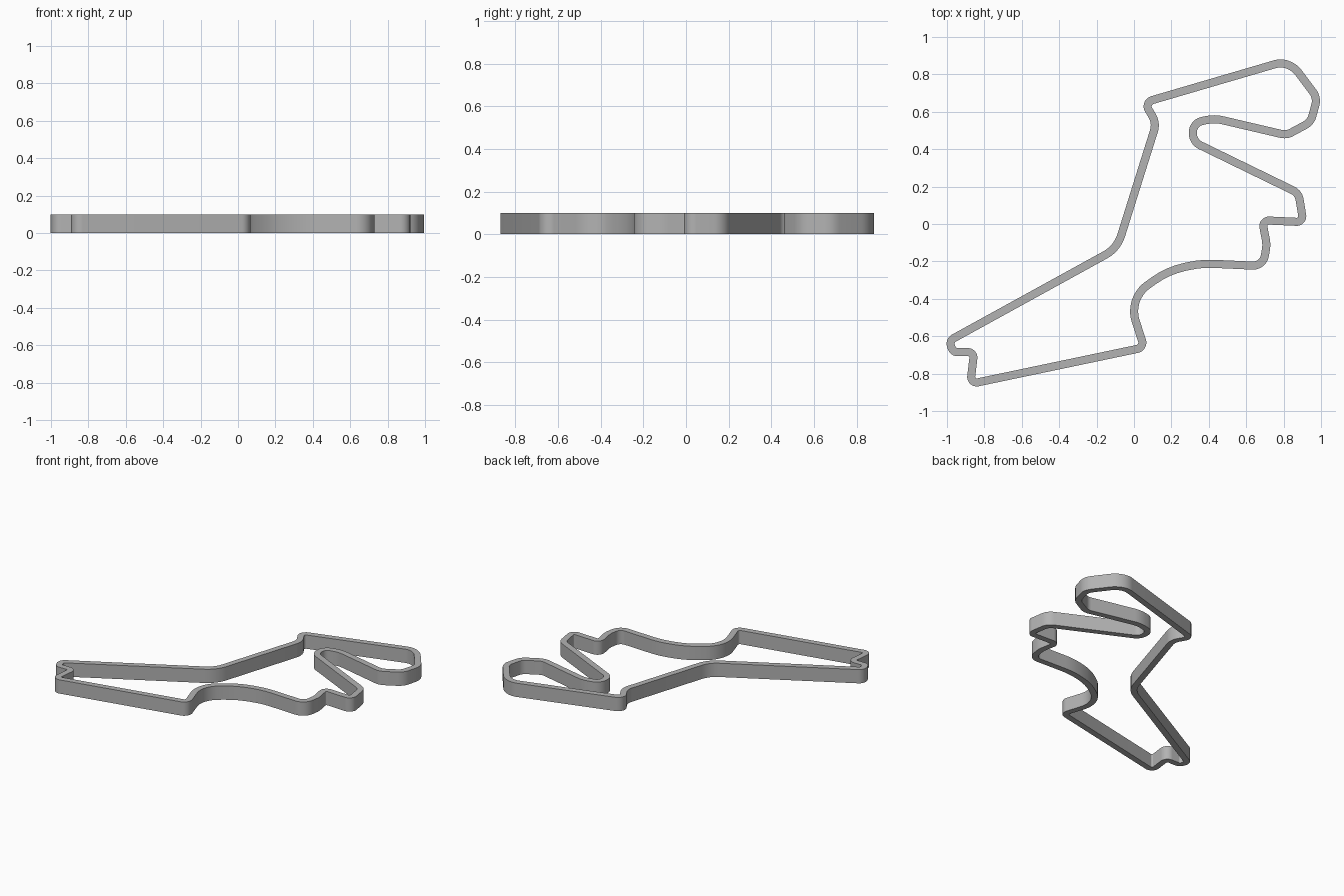
import bpy, bmesh, math
from mathutils import Vector

cube = bpy.data.objects.get("Cube")
if cube:
    bpy.data.objects.remove(cube, do_unlink=True)

HEIGHT, HALF_WIDTH = 0.1, 0.0215

# Centreline corners: x, y, fillet radius
CORNERS = [
    (-0.875, -0.855, 0.03), (0.055, -0.66, 0.035), (-0.03, -0.40, 0.22),
    (0.18, -0.25, 0.5), (0.36, -0.21, 0.5), (0.69, -0.225, 0.09), (0.71, -0.11, 0.15),
    (0.685, 0.02, 0.03), (0.905, 0.01, 0.03), (0.88, 0.165, 0.07),
    (0.315, 0.44, 0.07), (0.315, 0.54, 0.08), (0.43, 0.565, 0.2),
    (0.815, 0.475, 0.08), (0.945, 0.545, 0.08), (0.98, 0.675, 0.08),
    (0.86, 0.835, 0.12), (0.79, 0.865, 0.12), (0.055, 0.65, 0.035),
    (0.12, 0.54, 0.10), (0.01, 0.19, 0.6), (-0.09, -0.13, 0.18),
    (-0.99, -0.625, 0.035), (-0.965, -0.685, 0.03), (-0.855, -0.685, 0.03),
]


def rounded_loop(corners, step=math.radians(7)):
    """Replace every corner of a closed polygon with a circular fillet."""
    points = []
    for i, (x, y, radius) in enumerate(corners):
        p = Vector((x, y))
        before = Vector(corners[i - 1][:2]) - p
        after = Vector(corners[(i + 1) % len(corners)][:2]) - p
        a, b = before.normalized(), after.normalized()
        inner = a.angle(b)
        cut = min(radius / math.tan(inner / 2),
                  0.49 * before.length, 0.49 * after.length)
        radius = cut * math.tan(inner / 2)
        centre = p + (a + b).normalized() * (radius / math.sin(inner / 2))
        start, end = p + a * cut - centre, p + b * cut - centre
        turn = math.pi - inner
        count = max(2, math.ceil(turn / step))
        for k in range(count + 1):
            t = k / count
            points.append(centre + (start * math.sin((1 - t) * turn)
                                    + end * math.sin(t * turn)) / math.sin(turn))
    return points


def offset_loop(points, distance):
    """Shift a closed loop sideways with mitred joints."""
    result = []
    for i, p in enumerate(points):
        d1 = (p - points[i - 1]).normalized()
        d2 = (points[(i + 1) % len(points)] - p).normalized()
        n1, n2 = Vector((d1.y, -d1.x)), Vector((d2.y, -d2.x))
        result.append(p + (n1 + n2) * (distance / (1 + n1.dot(n2))))
    return result


# Grey material
grey = bpy.data.materials.new("grey")
grey.use_nodes = True
colour = (0.45, 0.45, 0.45, 1)
grey.diffuse_color = colour
grey.node_tree.nodes["Principled BSDF"].inputs["Base Color"].default_value = colour

# Circuit band: rectangular section swept round the centreline
centreline = rounded_loop(CORNERS)
outer = offset_loop(centreline, HALF_WIDTH)
inner = offset_loop(centreline, -HALF_WIDTH)
bm = bmesh.new()
rings = [[bm.verts.new((p.x, p.y, z)) for p in loop]
         for loop, z in ((outer, 0), (outer, HEIGHT), (inner, HEIGHT), (inner, 0))]
for r in range(4):
    low, high = rings[r], rings[(r + 1) % 4]
    for i in range(len(centreline)):
        j = (i + 1) % len(centreline)
        bm.faces.new((low[i], low[j], high[j], high[i]))
bmesh.ops.recalc_face_normals(bm, faces=bm.faces)
mesh = bpy.data.meshes.new("circuit_band")
bm.to_mesh(mesh)
bm.free()
mesh.materials.append(grey)
band = bpy.data.objects.new("circuit_band", mesh)
bpy.context.collection.objects.link(band)

# Smooth bends, crisp rims
bpy.ops.object.select_all(action="DESELECT")
band.select_set(True)
bpy.context.view_layer.objects.active = band
bpy.ops.object.shade_smooth_by_angle(angle=math.radians(30))
